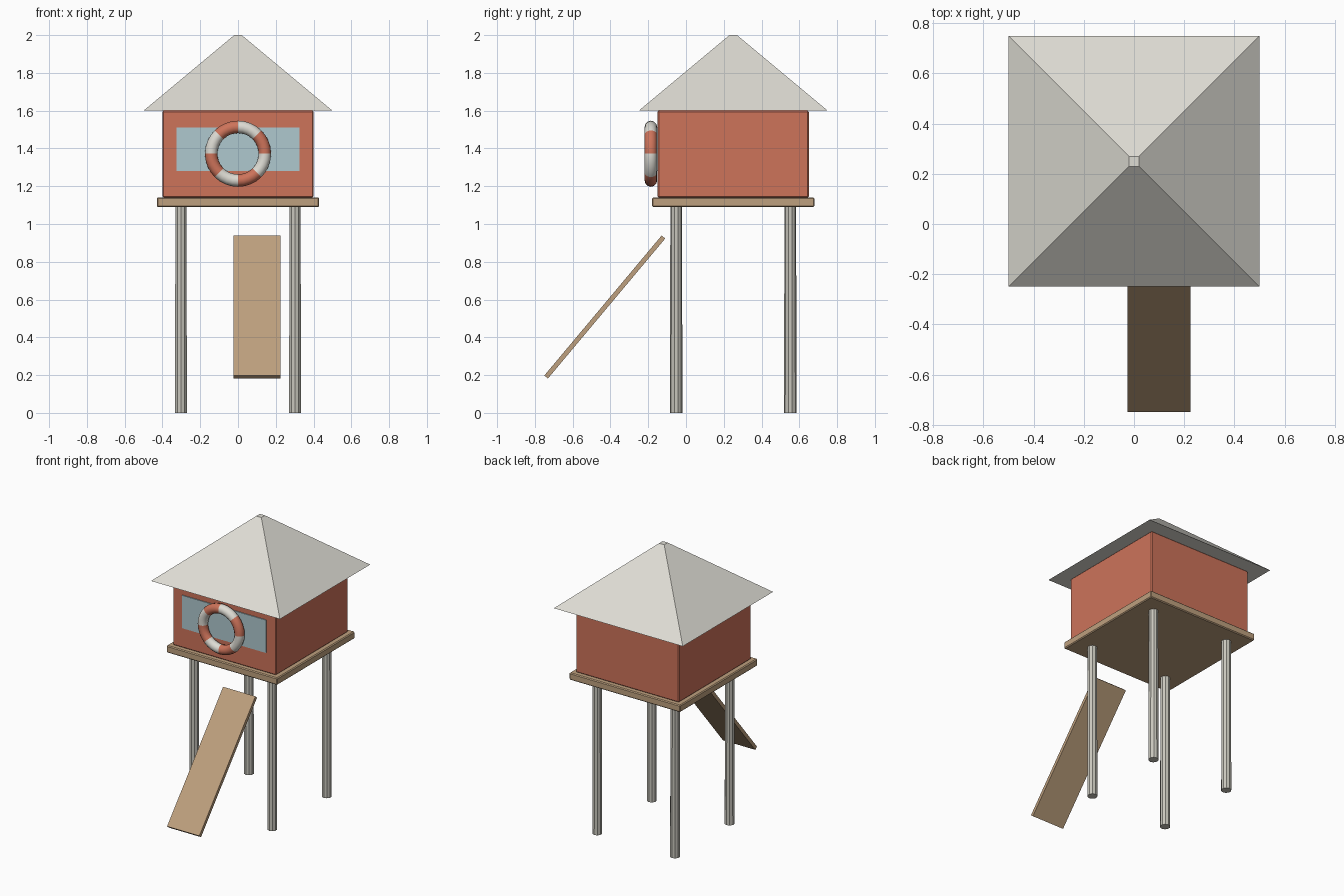
import bpy, bmesh, math
from mathutils import Vector

if "Cube" in bpy.data.objects:
    bpy.data.objects.remove(bpy.data.objects["Cube"])

CY = 0.25  # hut centre in y


def mat(name, rgb):
    m = bpy.data.materials.new(name)
    lin = [(c / 255 / 12.92) if c < 11 else ((c / 255 + 0.055) / 1.055) ** 2.4 for c in rgb]
    m.diffuse_color = (*lin, 1)
    m.use_nodes = True
    m.node_tree.nodes["Principled BSDF"].inputs["Base Color"].default_value = m.diffuse_color
    return m


RED = mat("hut red", (205, 115, 90))
WOOD = mat("wood", (190, 160, 126))
PALE = mat("roof white", (222, 220, 212))
POLE = mat("pole grey", (200, 198, 188))
GLASS = mat("window blue", (175, 200, 207))


def finish(name, bm, *mats):
    bmesh.ops.recalc_face_normals(bm, faces=bm.faces[:])
    me = bpy.data.meshes.new(name)
    bm.to_mesh(me)
    bm.free()
    for m in mats:
        me.materials.append(m)
    ob = bpy.data.objects.new(name, me)
    bpy.context.collection.objects.link(ob)
    return ob


def box(name, lo, hi, m, bevel=0):
    bm = bmesh.new()
    bmesh.ops.create_cube(bm, size=1)
    lo, hi = Vector(lo), Vector(hi)
    for v in bm.verts:
        v.co = (lo + hi) / 2 + v.co * (hi - lo)
    if bevel:
        bmesh.ops.bevel(bm, geom=bm.edges[:], offset=bevel, segments=1, affect='EDGES')
    return finish(name, bm, m)


# Hut body, platform and window
box("hut_body", (-0.4, CY - 0.4, 1.14), (0.4, CY + 0.4, 1.6), RED, 0.006)
box("platform", (-0.43, CY - 0.43, 1.09), (0.43, CY + 0.43, 1.14), WOOD, 0.006)
box("window", (-0.325, -0.156, 1.28), (0.325, -0.149, 1.51), GLASS)

# Pyramid roof with a tiny flat top
bm = bmesh.new()
bmesh.ops.create_cube(bm, size=2)
for v in bm.verts:
    r = 0.02 if v.co.z > 0 else 0.5
    v.co = (v.co.x * r, CY + v.co.y * r, 2.0 if v.co.z > 0 else 1.6)
finish("roof", bm, PALE)

# Four slightly tapered legs
for sx, xn in ((-1, "left"), (1, "right")):
    for sy, yn in ((-1, "front"), (1, "back")):
        bm = bmesh.new()
        bmesh.ops.create_cone(bm, cap_ends=True, segments=10, radius1=0.033,
                              radius2=0.031, depth=1.1)
        bmesh.ops.translate(bm, verts=bm.verts[:], vec=(sx * 0.302, CY + sy * 0.302, 0.55))
        finish(f"{yn}_{xn}_leg", bm, POLE)

# Sloping ramp, extruded from its side profile
bm = bmesh.new()
side = [(-0.75, 0.198), (-0.731, 0.182), (-0.110, 0.923), (-0.129, 0.939)]
face = bm.faces.new([bm.verts.new((-0.025, y, z)) for y, z in side])
out = bmesh.ops.extrude_face_region(bm, geom=[face])
bmesh.ops.translate(bm, vec=(0.25, 0, 0),
                    verts=[g for g in out["geom"] if isinstance(g, bmesh.types.BMVert)])
finish("ramp", bm, WOOD)

# Life ring with eight alternating bands
R, T, N, M = 0.142, 0.033, 32, 12
bm = bmesh.new()
rings = []
for i in range(N):
    a = 2 * math.pi * i / N
    rings.append([bm.verts.new(((R + T * math.cos(b)) * math.cos(a), -0.186 + T * math.sin(b),
                                1.372 + (R + T * math.cos(b)) * math.sin(a)))
                  for b in (2 * math.pi * j / M for j in range(M))])
for i in range(N):
    p, q = rings[i], rings[(i + 1) % N]
    for j in range(M):
        k = (j + 1) % M
        f = bm.faces.new((p[j], p[k], q[k], q[j]))
        f.material_index = (i * 8 // N) % 2
        f.smooth = True
finish("life_ring", bm, RED, PALE)
